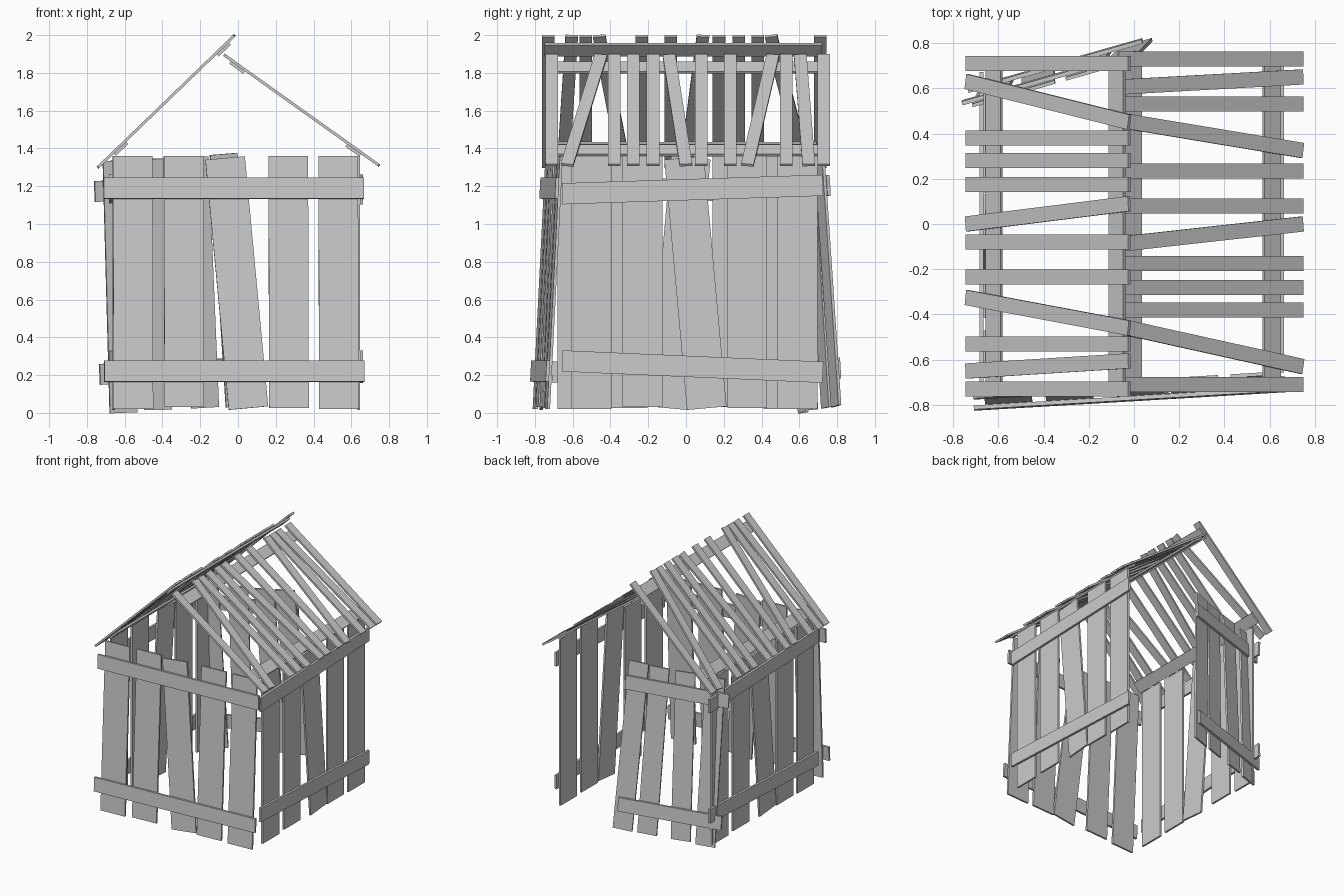
import bpy, bmesh
from math import radians
from mathutils import Matrix, Vector

if "Cube" in bpy.data.objects:
    bpy.data.objects.remove(bpy.data.objects["Cube"])


def board(bm, start, end, width, y0, y1):
    """Box running from start to end in the local (u, z) plane, y0..y1 thick."""
    a, b = Vector(start), Vector(end)
    d = (b - a).normalized()
    side = Vector((d.y, -d.x)) * width / 2
    corners = (a - side, a + side, b + side, b - side)
    lo = [bm.verts.new((c.x, y0, c.y)) for c in corners]
    hi = [bm.verts.new((c.x, y1, c.y)) for c in corners]
    bm.faces.new(lo)
    bm.faces.new(hi[::-1])
    for i in range(4):
        j = (i + 1) % 4
        bm.faces.new((lo[j], lo[i], hi[i], hi[j]))


def panel(name, planks, rails, plank_w, rail_w, rail_y, origin, yaw, lean, roll=0):
    """Plank panel; local -y is the outside, +u runs to the right seen from outside."""
    bm = bmesh.new()
    for u0, u1, z0, z1 in planks:
        board(bm, (u0, z0), (u1, z1), plank_w, -0.015, 0)
    for start, end in rails:
        board(bm, start, end, rail_w, *rail_y)
    bmesh.ops.recalc_face_normals(bm, faces=bm.faces)
    mesh = bpy.data.meshes.new(name)
    bm.to_mesh(mesh)
    bm.free()
    ob = bpy.data.objects.new(name, mesh)
    bpy.context.collection.objects.link(ob)
    ob.matrix_world = (Matrix.Translation(origin) @ Matrix.Rotation(radians(yaw), 4, 'Z')
                       @ Matrix.Rotation(radians(lean), 4, 'X')
                       @ Matrix.Rotation(radians(roll), 4, 'Y'))


OUTSIDE = (-0.033, -0.015)
INSIDE = (0, 0.015)

# Five-plank walls: the same boards, rails nailed on at slightly different angles
wall = [(-0.535, -0.535, 0.02, 1.36), (-0.265, -0.265, 0.03, 1.36),
        (0.075, -0.045, 0.025, 1.35), (0.29, 0.29, 0.025, 1.36),
        (0.555, 0.555, 0.02, 1.36)]
level = [((-0.69, 0.22), (0.69, 0.22)), ((-0.69, 1.19), (0.69, 1.19))]
skewed = [((-0.69, 0.275), (0.69, 0.215)), ((-0.69, 1.16), (0.69, 1.205))]
panel("front_wall", wall, level, 0.21, 0.112, OUTSIDE, (-0.02, -0.76, 0), 3.4, -2.9)
panel("right_wall", wall, skewed, 0.21, 0.112, OUTSIDE, (0.63, 0.035, 0), 90, 0)
panel("left_wall", wall, skewed, 0.21, 0.112, OUTSIDE, (-0.65, -0.02, 0), -90, 0)

# Half-width back wall, swung at an angle and leaning, leaving the entrance open
back = [(-0.36, -0.31, 0.02, 1.36), (-0.17, -0.15, 0.02, 1.35),
        (0.09, 0.05, 0.02, 1.35), (0.28, 0.28, 0.012, 1.35)]
back_rails = [((-0.40, 0.22), (0.40, 0.22)), ((-0.40, 1.19), (0.40, 1.19))]
panel("back_wall", back, back_rails, 0.15, 0.11, OUTSIDE, (-0.335, 0.69, 0), 196, -2.7, 2.4)

# Roof slats as (eave, ridge) positions; both slopes share the layout
slats = [(0.73, 0.73), (0.65, 0.605), (0.53, 0.53), (0.325, 0.46), (0.235, 0.235),
         (0.08, 0.08), (0.0, -0.09), (-0.175, -0.175), (-0.28, -0.28),
         (-0.38, -0.38), (-0.63, -0.45), (-0.71, -0.71)]
roof = [(a, b, 0, 1) for a, b in slats]
roof_rails = [((-0.69, 0.155), (0.70, 0.155)), ((-0.72, 0.91), (0.75, 0.91))]
panel("roof_right", roof, roof_rails, 0.067, 0.09, INSIDE, (0.74, 0, 1.306), 90, -54.5)
panel("roof_left", roof, roof_rails, 0.067, 0.09, INSIDE, (-0.735, 0, 1.296), -90, -46)
